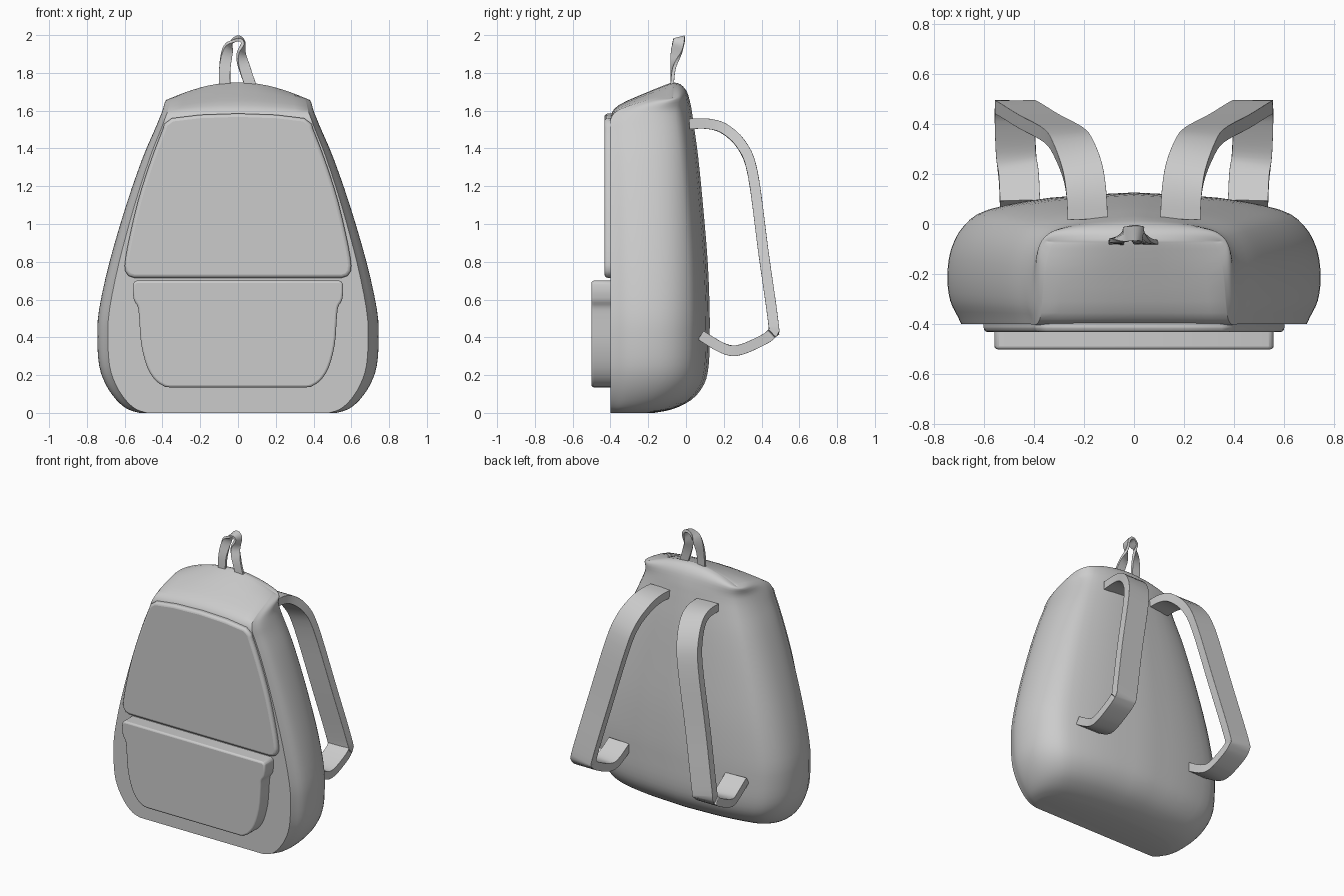
import bpy, bmesh, math
from mathutils import Vector

if "Cube" in bpy.data.objects:
    bpy.data.objects.remove(bpy.data.objects["Cube"])


def spline(pts, n):
    """Catmull-Rom samples through points of any dimension."""
    out = []
    for i in range(len(pts) - 1):
        a, b, c, d = (pts[max(0, min(len(pts) - 1, i + k))] for k in (-1, 0, 1, 2))
        for s in range(n):
            t = s / n
            out.append([0.5 * (2 * q + (r - p) * t + (2 * p - 5 * q + 4 * r - u) * t * t
                               + (3 * q - p - 3 * r + u) * t ** 3)
                        for p, q, r, u in zip(a, b, c, d)])
    return out + [list(pts[-1])]


def finish(name, bm, bevel=0.0, angle=40):
    bmesh.ops.recalc_face_normals(bm, faces=bm.faces)
    me = bpy.data.meshes.new(name)
    bm.to_mesh(me)
    bm.free()
    ob = bpy.data.objects.new(name, me)
    bpy.context.collection.objects.link(ob)
    bpy.ops.object.select_all(action='DESELECT')
    ob.select_set(True)
    bpy.context.view_layer.objects.active = ob
    bpy.ops.object.shade_smooth_by_angle(angle=math.radians(angle))
    if bevel:
        mod = ob.modifiers.new("bevel", 'BEVEL')
        mod.width, mod.segments = bevel, 3
        mod.limit_method, mod.angle_limit = 'ANGLE', math.radians(40)
    return ob


def loft(bm, rings, caps=(True, True)):
    vs = [[bm.verts.new(p) for p in r] for r in rings]
    n = len(vs[0])
    for a, b in zip(vs, vs[1:]):
        for i in range(n):
            bm.faces.new((a[i], a[(i + 1) % n], b[(i + 1) % n], b[i]))
    if caps[0]:
        bm.faces.new(vs[0])
    if caps[1]:
        bm.faces.new(vs[-1])


def slab(name, half, y_front, y_back, bevel):
    """Symmetric front outline (right half, top to bottom) pushed back in y."""
    outline = half + [(-x, z) for x, z in reversed(half) if x > 1e-6]
    bm = bmesh.new()
    loft(bm, [[(x, y, z) for x, z in outline] for y in (y_front, y_back)])
    return finish(name, bm, bevel)


def ribbon(name, path, dirs, width, thick, n, bevel):
    pts = [Vector(p) for p in spline(path, n)]
    wide = [Vector(d) for d in spline(dirs, n)]
    rings = []
    for i, p in enumerate(pts):
        t = (pts[min(i + 1, len(pts) - 1)] - pts[max(i - 1, 0)]).normalized()
        w = (wide[i] - t * wide[i].dot(t)).normalized()
        u = t.cross(w) * thick / 2
        w = w * width / 2
        rings.append([p + w + u, p - w + u, p - w - u, p + w - u])
    bm = bmesh.new()
    loft(bm, rings)
    return finish(name, bm, bevel)


# Main bag: rows of (height, half width, front y, back y, sideways droop)
rows = [(0, .52, -.40, -.17, 0), (.02, .585, -.40, -.07, 0), (.07, .645, -.40, .03, 0),
        (.15, .70, -.40, .095, 0), (.25, .735, -.40, .12, 0), (.4, .745, -.40, .125, 0),
        (.55, .735, -.40, .125, 0), (.8, .68, -.40, .115, 0), (1.1, .592, -.40, .09, 0),
        (1.35, .505, -.40, .065, 0), (1.5, .445, -.40, .045, .01), (1.57, .42, -.40, .035, .02),
        (1.63, .40, -.355, .025, .03), (1.70, .385, -.20, .005, .05),
        (1.74, .36, -.10, -.03, .075), (1.75, .34, -.071, -.069, .08)]
# Cross-section: flat front corner, then bulging side and back (width, depth fractions)
side = [(.925, 0), (.945, .06), (.985, .18), (1, .36), (.98, .57), (.91, .75),
        (.78, .87), (.45, .96), (0, 1)]
section = [(0, 0), (.25, 0), (.5, 0), (.75, 0)] + spline(side, 3)
section += [(-x, d) for x, d in section[-2:0:-1]]
bm = bmesh.new()
loft(bm, [[(x * w, yf + d * (yb - yf), z - drop * x * x) for x, d in section]
          for z, w, yf, yb, drop in spline(rows, 3)])
finish("bag_body", bm, angle=45)

# Raised upper front panel
panel = [(0, 1.585), (.2, 1.578), (.35, 1.56), (.39, 1.53)]
panel += spline([(.395, 1.51), (.46, 1.34), (.53, 1.12), (.585, .88), (.6, .78)], 3)
panel += [(.597, .75), (.58, .725), (.55, .715), (0, .715)]
slab("front_panel", panel, -.432, -.36, .018)

# Front pocket with wider flap at its top
pocket = [(0, .70), (.535, .70), (.55, .695), (.556, .68)]
pocket += spline([(.557, .64), (.55, .595), (.53, .56), (.523, .50), (.512, .36),
                  (.48, .24), (.435, .17), (.385, .138)], 3)
pocket += [(.36, .135), (0, .135)]
slab("front_pocket", pocket, -.50, -.38, .012)

# Shoulder straps, both sides
strap = [(.185, .02, 1.53), (.19, .12, 1.53), (.205, .21, 1.50), (.24, .30, 1.41),
         (.28, .355, 1.26), (.38, .41, .85), (.465, .462, .48), (.475, .455, .42),
         (.475, .38, .372), (.47, .27, .33), (.46, .19, .345), (.455, .08, .41)]
for s, label in ((1, "right"), (-1, "left")):
    ribbon("shoulder_strap_" + label, [(s * x, y, z) for x, y, z in strap],
           [(1, 0, 0)] * len(strap), .16, .055, 4, .015)

# Twisted carrying loop on top
loop = [(-.07, -.075, 1.71), (-.07, -.068, 1.82), (-.055, -.05, 1.92), (-.03, -.04, 1.965),
        (.005, -.035, 1.982), (.028, -.04, 1.955), (.018, -.055, 1.89), (.04, -.068, 1.81),
        (.075, -.075, 1.71)]
twist = [(1, 0, 0), (1, 0, 0), (.7, .5, 0), (.2, .9, .25), (0, 1, .25), (.1, 1, .2),
         (.6, .6, 0), (1, .1, 0), (1, 0, 0)]
ribbon("top_handle", loop, twist, .06, .018, 5, .004)
